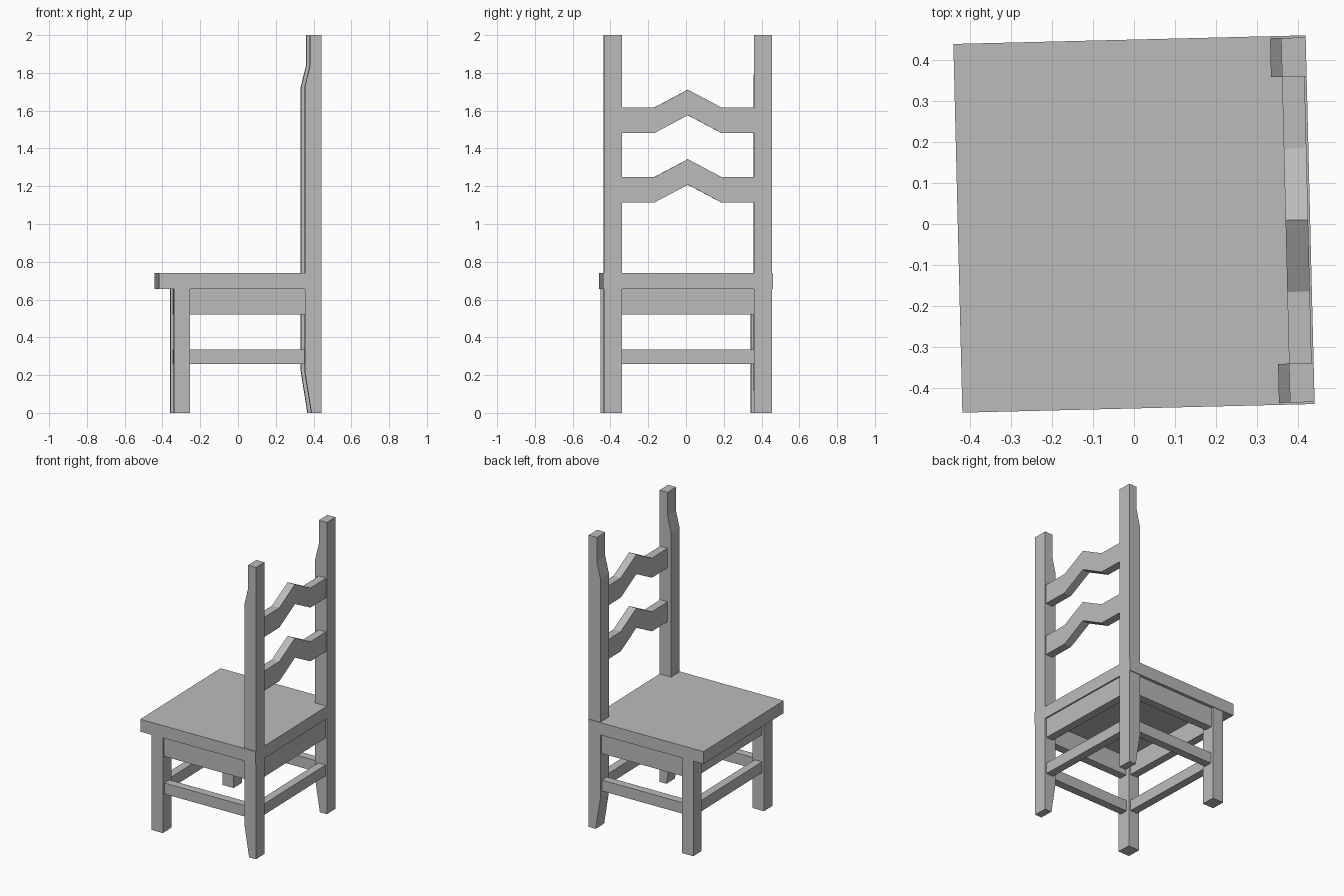
import bpy
import bmesh
import math
from mathutils import Matrix

cube = bpy.data.objects.get("Cube")
if cube:
    bpy.data.objects.remove(cube, do_unlink=True)

# One plain grey for the whole chair
GREY = (0.5, 0.5, 0.5, 1)
mat = bpy.data.materials.new("plain grey")
mat.use_nodes = True
mat.diffuse_color = GREY
mat.node_tree.nodes["Principled BSDF"].inputs["Base Color"].default_value = GREY

TURN = Matrix.Rotation(math.radians(1.4), 4, "Z")  # slight turn of the whole chair


def prism(name, outline, offset):
    """Close an outline of 3D points and extrude it by an offset."""
    bm = bmesh.new()
    face = bm.faces.new([bm.verts.new(p) for p in outline])
    ext = bmesh.ops.extrude_face_region(bm, geom=[face])
    moved = [v for v in ext["geom"] if isinstance(v, bmesh.types.BMVert)]
    bmesh.ops.translate(bm, verts=moved, vec=offset)
    bmesh.ops.recalc_face_normals(bm, faces=bm.faces)
    mesh = bpy.data.meshes.new(name)
    bm.to_mesh(mesh)
    bm.free()
    mesh.materials.append(mat)
    obj = bpy.data.objects.new(name, mesh)
    obj.matrix_world = TURN
    bpy.context.collection.objects.link(obj)
    return obj


def box(name, x, y, z):
    outline = [(x[0], y[0], z[0]), (x[1], y[0], z[0]), (x[1], y[1], z[0]), (x[0], y[1], z[0])]
    return prism(name, outline, (0, 0, z[1] - z[0]))


SEAT_Z = (0.655, 0.74)
APRON_Z = (0.52, SEAT_Z[0])
RAIL_Z = (0.26, 0.335)
LEG_IN, LEG_OUT = 0.35, 0.445

box("seat", (-0.43, 0.43), (-0.45, 0.45), SEAT_Z)

# Back posts: tapered foot, narrowed top
post = [(0.43, 0), (0.43, 2), (0.37, 2), (0.37, 1.836), (0.343, 1.725), (0.343, 0.22), (0.378, 0)]

for side, s in (("right", -1), ("left", 1)):
    prism(f"back_post_{side}", [(x, s * LEG_IN, z) for x, z in post],
          (0, s * (LEG_OUT - LEG_IN), 0))
    box(f"front_leg_{side}", (-0.35, -0.265), sorted((s * LEG_IN, s * LEG_OUT)), (0, SEAT_Z[0]))
    # Side apron and stretcher
    box(f"side_apron_{side}", (-0.265, 0.343), sorted((s * 0.375, s * 0.43)), APRON_Z)
    box(f"side_stretcher_{side}", (-0.265, 0.343), sorted((s * 0.37, s * 0.425)), RAIL_Z)

# Cross aprons and stretchers between the legs
for end, x in (("front", (-0.335, -0.28)), ("back", (0.365, 0.42))):
    box(f"{end}_apron", x, (-LEG_IN, LEG_IN), APRON_Z)
    box(f"{end}_stretcher", x, (-LEG_IN, LEG_IN), RAIL_Z)

# Backrest slats with a peaked middle
lower_edge = [(-LEG_IN, 0), (-0.175, 0), (0, 0.093), (0.175, 0), (LEG_IN, 0)]
outline = lower_edge + [(y, z + 0.135) for y, z in reversed(lower_edge)]
for name, base in (("lower_slat", 1.115), ("upper_slat", 1.483)):
    prism(name, [(0.37, y, base + z) for y, z in outline], (0.055, 0, 0))
